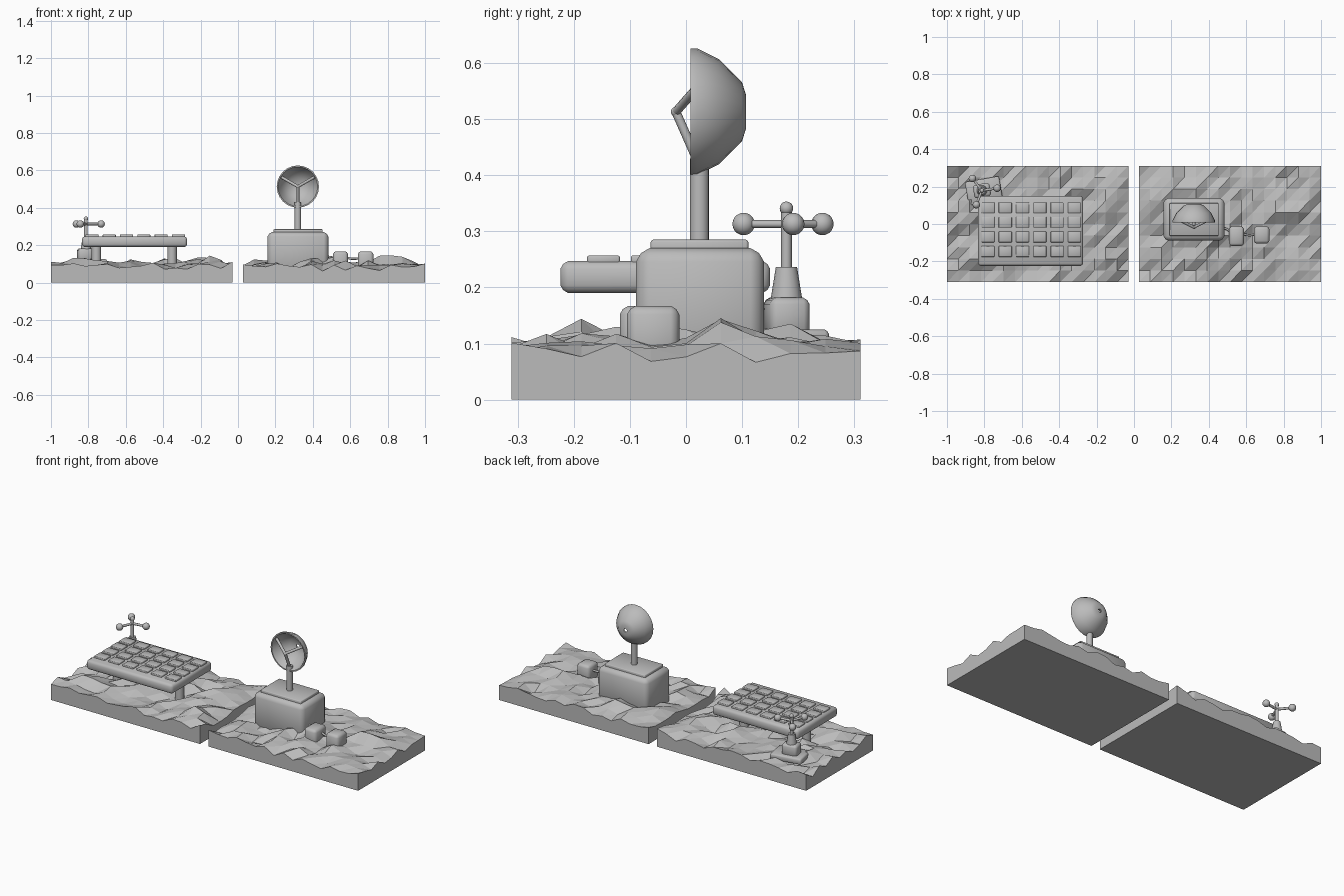
import bpy, bmesh, math, random
from mathutils import Vector, Matrix, noise

random.seed(11)
if "Cube" in bpy.data.objects:
    bpy.data.objects.remove(bpy.data.objects["Cube"])

grey = bpy.data.materials.new("plain_grey")
grey.use_nodes = True
grey.diffuse_color = (0.5, 0.5, 0.5, 1)
grey.node_tree.nodes["Principled BSDF"].inputs["Base Color"].default_value = (0.5, 0.5, 0.5, 1)


def finish(name, bm, smooth=False):
    bmesh.ops.recalc_face_normals(bm, faces=bm.faces)
    mesh = bpy.data.meshes.new(name)
    bm.to_mesh(mesh)
    bm.free()
    mesh.materials.append(grey)
    obj = bpy.data.objects.new(name, mesh)
    bpy.context.collection.objects.link(obj)
    if smooth:
        bpy.ops.object.select_all(action="DESELECT")
        obj.select_set(True)
        bpy.context.view_layer.objects.active = obj
        bpy.ops.object.shade_smooth_by_angle(angle=math.radians(40))


def box(name, low, high, bevel, turn=0.0):
    low, high = Vector(low), Vector(high)
    bm = bmesh.new()
    bmesh.ops.create_cube(bm, size=1, matrix=Matrix.Diagonal((high - low).to_4d()))
    bmesh.ops.bevel(bm, geom=bm.edges[:], offset=bevel, segments=2, profile=0.4, affect="EDGES")
    bm.transform(Matrix.Translation((low + high) / 2) @ Matrix.Rotation(turn, 4, "Z"))
    finish(name, bm, True)


def rod(name, start, end, r1, r2=None, sides=16):
    start, end = Vector(start), Vector(end)
    axis = end - start
    place = Matrix.Translation((start + end) / 2) @ axis.to_track_quat("Z", "Y").to_matrix().to_4x4()
    bm = bmesh.new()
    bmesh.ops.create_cone(bm, cap_ends=True, segments=sides, radius1=r1,
                          radius2=r1 if r2 is None else r2, depth=axis.length, matrix=place)
    finish(name, bm, True)


def ball(name, centre, radius):
    bm = bmesh.new()
    bmesh.ops.create_uvsphere(bm, u_segments=16, v_segments=10, radius=radius,
                              matrix=Matrix.Translation(centre))
    finish(name, bm, True)


# Rocky ground tiles: faceted height field, lower towards the rim, flat underside
def ground(name, x0, x1, y0=-0.311, y1=0.311, nx=16, ny=10):
    bm = bmesh.new()
    rows = []
    for j in range(ny + 1):
        row = []
        for i in range(nx + 1):
            x, y = x0 + (x1 - x0) * i / nx, y0 + (y1 - y0) * j / ny
            inward = min(1, min(i, nx - i, j, ny - j) / 2)
            z = 0.086 + 0.016 * inward + random.uniform(-0.022, 0.022)
            z += (0.02 + 0.02 * inward) * noise.noise((x * 7, y * 7, 0.3))
            row.append(bm.verts.new((x, y, min(max(z, 0.06), 0.16))))
        rows.append(row)
    for j in range(ny):
        for i in range(nx):
            a, b, c, d = rows[j][i], rows[j][i + 1], rows[j + 1][i + 1], rows[j + 1][i]
            bm.faces.new((a, b, c))
            bm.faces.new((a, c, d))
    rim = rows[0] + [r[-1] for r in rows[1:]] + rows[-1][-2::-1] + [r[0] for r in rows[-2:0:-1]]
    base = [bm.verts.new((v.co.x, v.co.y, 0)) for v in rim]
    for k in range(len(rim)):
        n = (k + 1) % len(rim)
        bm.faces.new((rim[k], base[k], base[n], rim[n]))
    bm.faces.new(base)
    finish(name, bm)


ground("ground_right", -1.0, -0.03)
ground("ground_left", 0.026, 1.0)

# Solar table
box("solar_table", (-0.834, -0.224, 0.19), (-0.272, 0.15, 0.247), 0.014)
for i in range(6):
    for j in range(4):
        x, y = -0.781 + 0.0925 * i, -0.147 + 0.078 * j
        box("solar_cell", (x - 0.035, y - 0.029, 0.24), (x + 0.035, y + 0.029, 0.257), 0.003)
for x in (-0.757, -0.352):
    rod("table_leg", (x, -0.04, 0.05), (x, -0.04, 0.2), 0.025)

# Wind gauge
cx, cy = -0.813, 0.179
box("gauge_plate", (-0.895, 0.111, 0.09), (-0.71, 0.241, 0.125), 0.008, math.radians(10))
box("gauge_base", (cx - 0.045, cy - 0.036, 0.11), (cx + 0.045, cy + 0.036, 0.182), 0.012, math.radians(10))
rod("gauge_socket", (cx, cy, 0.18), (cx, cy, 0.236), 0.028, 0.019)
rod("gauge_pole", (cx, cy, 0.22), (cx, cy, 0.342), 0.0095)
ball("gauge_knob", (cx, cy, 0.341), 0.012)
for deg in (8.5, 128.5, 248.5):
    a = math.radians(deg)
    tip = (cx + 0.082 * math.cos(a), cy + 0.082 * math.sin(a), 0.313)
    rod("gauge_arm", (cx, cy, 0.313), tip, 0.007, sides=10)
    ball("gauge_cup", tip, 0.02)

# Equipment cabinet and side boxes
box("cabinet", (0.158, -0.089, 0.05), (0.483, 0.139, 0.27), 0.024)
box("cabinet_lid", (0.19, -0.063, 0.255), (0.453, 0.111, 0.285), 0.004)
box("small_box_inner", (0.508, -0.118, 0.06), (0.588, -0.012, 0.167), 0.015)
box("small_box_outer", (0.641, -0.105, 0.06), (0.724, -0.012, 0.167), 0.015)


def cable(name, points):
    curve = bpy.data.curves.new(name, "CURVE")
    curve.dimensions = "3D"
    curve.bevel_depth = 0.006
    curve.bevel_resolution = 2
    curve.resolution_u = 6
    spline = curve.splines.new("BEZIER")
    spline.bezier_points.add(len(points) - 1)
    for p, co in zip(spline.bezier_points, points):
        p.co = co
        p.handle_left_type = p.handle_right_type = "AUTO"
    curve.materials.append(grey)
    bpy.context.collection.objects.link(bpy.data.objects.new(name, curve))


cable("cabinet_cable", [(0.47, -0.02, 0.14), (0.5, -0.03, 0.135), (0.53, -0.06, 0.13)])
cable("box_cable", [(0.57, -0.05, 0.135), (0.615, -0.06, 0.127), (0.65, -0.055, 0.13)])

# Dish: a thin turned shell facing the front
dx, dz = 0.32, 0.513
rod("dish_mast", (dx, 0.024, 0.28), (dx, 0.024, 0.43), 0.017)
profile = [(0.01, 0.107), (0.03, 0.107), (0.052, 0.1), (0.094, 0.058), (0.113, 0.02),
           (0.113, 0.008), (0.106, 0.008), (0.087, 0.051), (0.048, 0.093), (0.01, 0.1)]
bm = bmesh.new()
sides = 24
rings = []
for k in range(sides):
    a = math.tau * k / sides
    rings.append([bm.verts.new((dx + r * math.cos(a), y, dz + r * math.sin(a))) for r, y in profile])
for k in range(sides):
    here, there = rings[k], rings[(k + 1) % sides]
    for m in range(len(profile)):
        n = (m + 1) % len(profile)
        bm.faces.new((here[m], here[n], there[n], there[m]))
finish("dish", bm, True)

# Feed tripod
focus = (dx, -0.018, dz)
for deg in (30, 150, 270):
    a = math.radians(deg)
    rod("feed_strut", (dx + 0.1 * math.cos(a), 0.026, dz + 0.1 * math.sin(a)), focus, 0.008, sides=10)
ball("feed_tip", focus, 0.009)
